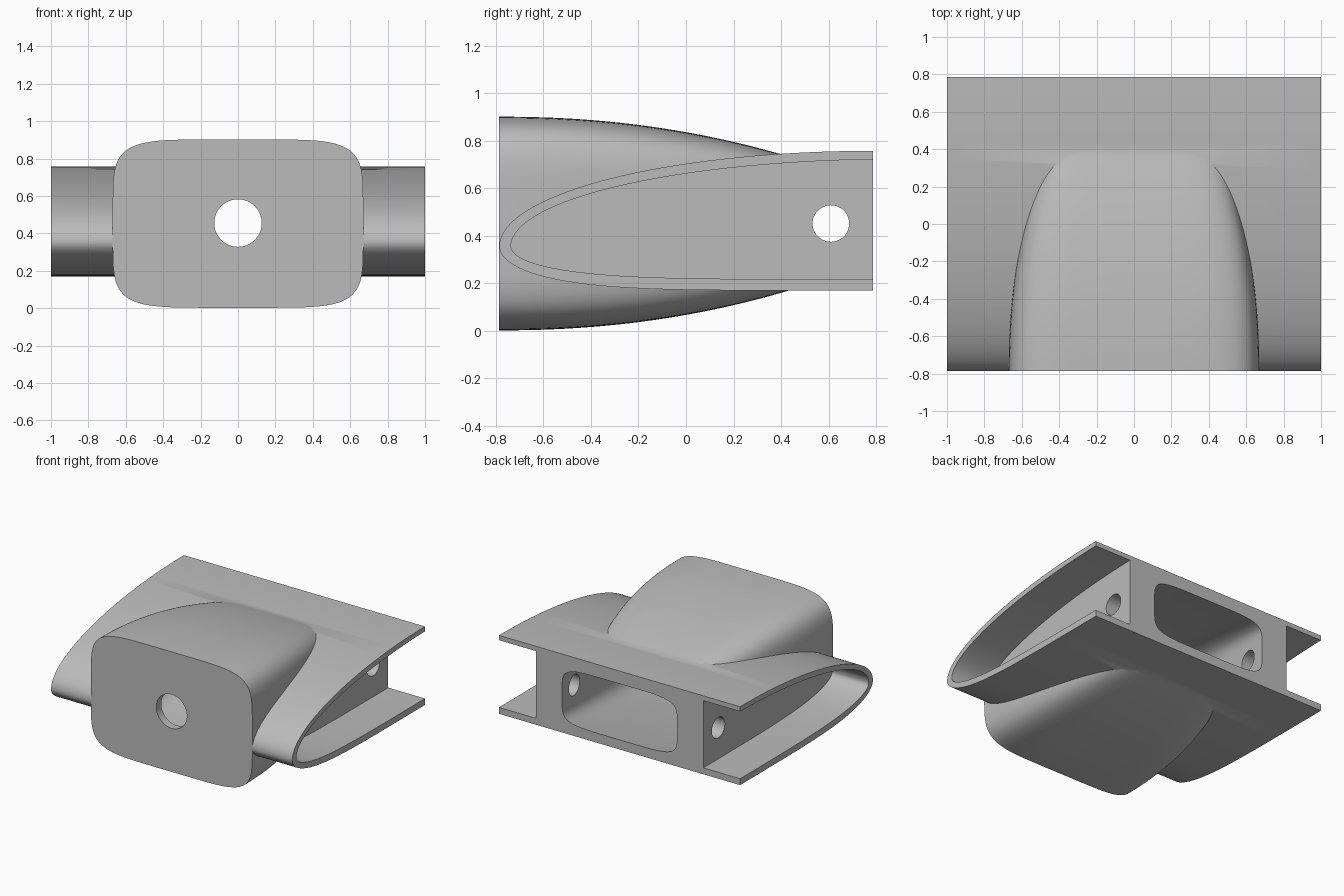
import bpy, bmesh, math
from mathutils import Matrix

cube = bpy.data.objects.get("Cube")
if cube:
    bpy.data.objects.remove(cube, do_unlink=True)

FRONT, BACK, MID = -0.787, 0.787, 0.452

metal = bpy.data.materials.new("plain grey")
metal.use_nodes = True
GREY = (0.5, 0.5, 0.5, 1)
metal.diffuse_color = GREY
metal.node_tree.nodes["Principled BSDF"].inputs["Base Color"].default_value = GREY


def loft(name, rings):
    """Solid skinned through equal-length rings, closed by end caps."""
    bm = bmesh.new()
    loops = [[bm.verts.new(p) for p in ring] for ring in rings]
    n = len(loops[0])
    for a, b in zip(loops, loops[1:]):
        for i in range(n):
            j = (i + 1) % n
            bm.faces.new((a[i], a[j], b[j], b[i]))
    bm.faces.new(loops[0])
    bm.faces.new(loops[-1])
    bmesh.ops.recalc_face_normals(bm, faces=bm.faces)
    return finish(name, bm)


def finish(name, bm):
    mesh = bpy.data.meshes.new(name)
    bm.to_mesh(mesh)
    bm.free()
    mesh.materials.append(metal)
    ob = bpy.data.objects.new(name, mesh)
    bpy.context.collection.objects.link(ob)
    return ob


def cylinder(name, radius, length, axis, centre):
    bm = bmesh.new()
    mat = Matrix.Translation(centre) @ Matrix.Rotation(math.pi / 2, 4, axis)
    bmesh.ops.create_cone(bm, cap_ends=True, segments=48, radius1=radius,
                          radius2=radius, depth=length, matrix=mat)
    return finish(name, bm)


def airfoil(nose, tail, up, down, steps=40):
    """Half-ellipse top and blunter underside, from the tail round the nose."""
    top, low = [], []
    for i in range(steps + 1):
        t = (i / steps) ** 2
        y = nose + (tail - nose) * t
        top.append((y, 0.355 + up * math.sqrt(1 - (1 - t) ** 2)))
        low.append((y, 0.355 - down * math.sqrt(1 - (1 - t) ** 5)))
    return top[::-1] + low[1:]


def prism(name, profile, x0, x1):
    return loft(name, [[(x, y, z) for y, z in profile] for x in (x0, x1)])


def rounded_ring(y, w, h, power=5.5, n=96):
    def axis(c):
        return math.copysign(abs(c) ** (2 / power), c)
    angles = [math.tau * (i + 0.5) / n for i in range(n)]
    return [(w * axis(math.cos(a)), y, MID + h * axis(math.sin(a))) for a in angles]


def tapered_body(name, y0, y1, w, h, dw, dh, power, steps=28):
    """Rounded box whose width and height shrink towards the back."""
    rings = []
    for i in range(steps + 1):
        y = y0 + (y1 - y0) * i / steps
        s = (y - FRONT) / (BACK - FRONT)
        rings.append(rounded_ring(y, w - dw * s ** power, h - dh * s ** power))
    return loft(name, rings)


# Wing and central body
wing = prism("wing_and_body", airfoil(FRONT + 0.001, BACK, 0.403, 0.185), -1, 1)
body = tapered_body("body_loft", FRONT, 0.6, 0.67, 0.45, 0.37, 0.29, 2.15)

# Hollows: side pockets, body cavity, front hole and cross hole
inner = airfoil(-0.737, 0.9, 0.368, 0.137)
cutters = [prism("pocket_cutter", inner, s * 0.695, s * 1.1) for s in (-1, 1)]
cutters += [
    tapered_body("cavity_cutter", FRONT + 0.06, 0.85, 0.61, 0.395, 0.133, 0.185, 1.6),
    cylinder("front_hole_cutter", 0.127, 0.3, "X", (0, FRONT, 0.455)),
    cylinder("cross_hole_cutter", 0.077, 1.8, "Y", (0, 0.61, 0.452)),
]

for part, operation in [(body, "UNION")] + [(c, "DIFFERENCE") for c in cutters]:
    mod = wing.modifiers.new(part.name, "BOOLEAN")
    mod.operation, mod.solver, mod.object = operation, "EXACT", part
    part.hide_render = True

# Bake the booleans, drop the helpers and smooth the curved faces
graph = bpy.context.evaluated_depsgraph_get()
baked = bpy.data.meshes.new_from_object(wing.evaluated_get(graph))
wing.modifiers.clear()
wing.data = baked
for part in [body] + cutters:
    bpy.data.objects.remove(part, do_unlink=True)

bpy.ops.object.select_all(action="DESELECT")
wing.select_set(True)
bpy.context.view_layer.objects.active = wing
bpy.ops.object.shade_smooth_by_angle(angle=math.radians(30))
